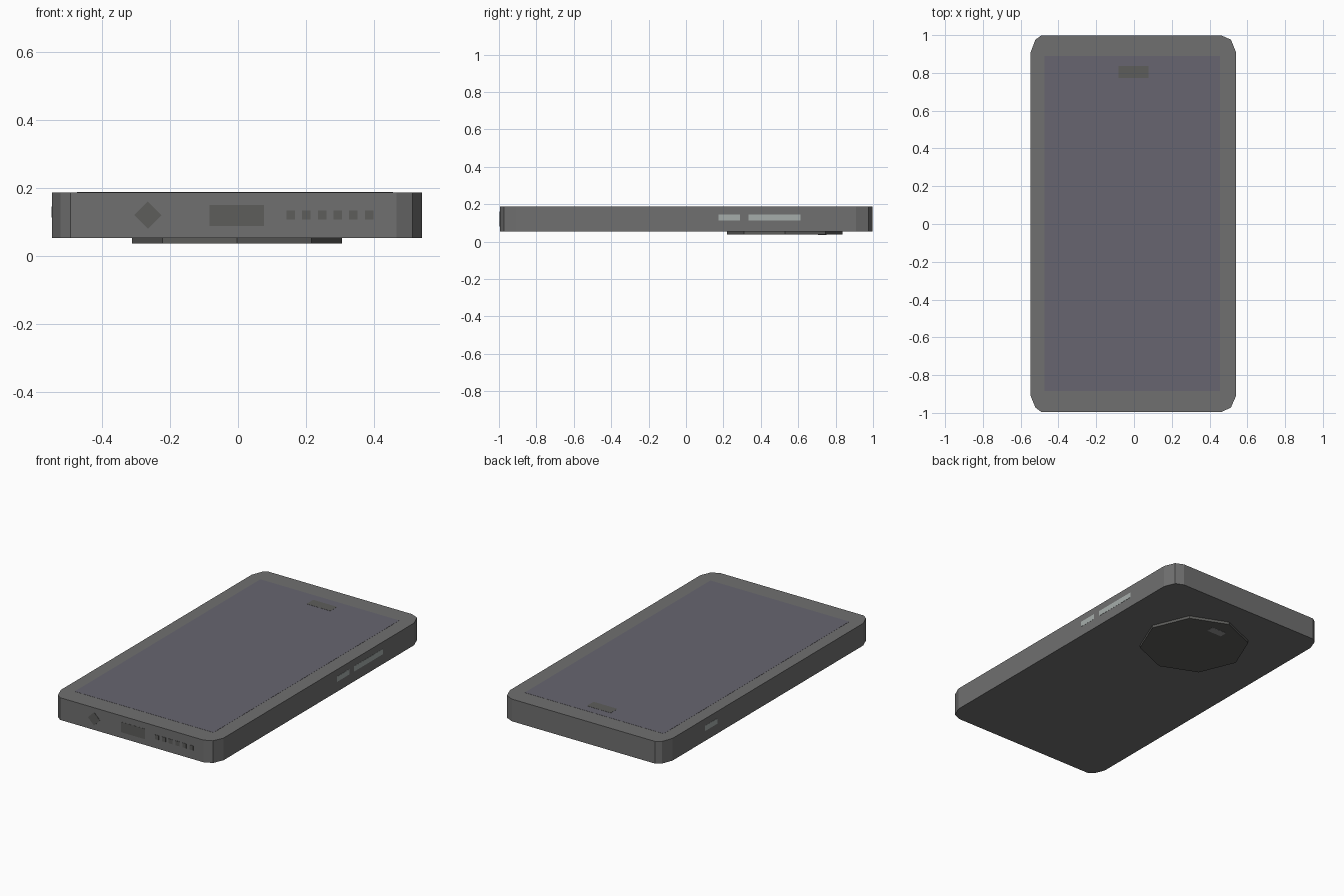
import bpy, bmesh, math
from mathutils import Vector

if "Cube" in bpy.data.objects:
    bpy.data.objects.remove(bpy.data.objects["Cube"])


def material(name, rgb):
    m = bpy.data.materials.new(name)
    m.diffuse_color = (*rgb, 1)
    m.use_nodes = True
    m.node_tree.nodes["Principled BSDF"].inputs["Base Color"].default_value = m.diffuse_color
    return m


CASE = material("case_grey", (0.16, 0.16, 0.16))
GLASS = material("screen_glass", (0.135, 0.13, 0.16))
DARK = material("dark_grey", (0.11, 0.11, 0.105))
METAL = material("button_metal", (0.38, 0.42, 0.41))
LIGHT = material("flash_grey", (0.3, 0.3, 0.3))


def prism(name, outline, depth, mat):
    """Extrude a closed outline of 3D points along the depth vector."""
    bm = bmesh.new()
    face = bm.faces.new([bm.verts.new(p) for p in outline])
    ext = bmesh.ops.extrude_face_region(bm, geom=[face])
    bmesh.ops.translate(bm, vec=Vector(depth),
                        verts=[g for g in ext["geom"] if isinstance(g, bmesh.types.BMVert)])
    bmesh.ops.recalc_face_normals(bm, faces=bm.faces[:])
    mesh = bpy.data.meshes.new(name)
    bm.to_mesh(mesh)
    bm.free()
    mesh.materials.append(mat)
    obj = bpy.data.objects.new(name, mesh)
    bpy.context.collection.objects.link(obj)
    return obj


def box(name, x, y, z, mat):
    (x0, x1), (y0, y1), (z0, z1) = x, y, z
    return prism(name, [(x0, y0, z0), (x1, y0, z0), (x1, y1, z0), (x0, y1, z0)],
                 (0, 0, z1 - z0), mat)


BOTTOM, TOP = 0.053, 0.187
LEFT, RIGHT, FRONT, BACK = -0.547, 0.54, -0.994, 0.997

# case with two-step chamfered corners
right_half = [(0.465, FRONT), (0.513, -0.972), (RIGHT, -0.91),
              (RIGHT, 0.91), (0.513, 0.976), (0.465, BACK)]
left_half = [(-0.492, BACK), (-0.522, 0.976), (LEFT, 0.91),
             (LEFT, -0.91), (-0.522, -0.972), (-0.492, FRONT)]
prism("case", [(x, y, BOTTOM) for x, y in right_half + left_half],
      (0, 0, TOP - BOTTOM), CASE)

# screen and earpiece, flush with the top
box("screen", (-0.473, 0.455), (-0.883, 0.889), (TOP - 0.003, TOP + 0.0008), GLASS)
box("earpiece", (-0.083, 0.077), (0.772, 0.836), (TOP - 0.003, TOP + 0.0016), DARK)

# side buttons
SIDE_Z = (0.113, 0.145)
box("power_button", (RIGHT - 0.004, RIGHT + 0.001), (0.174, 0.29), SIDE_Z, METAL)
box("volume_button", (RIGHT - 0.004, RIGHT + 0.001), (0.334, 0.612), SIDE_Z, METAL)
box("mute_button", (LEFT - 0.001, LEFT + 0.004), (0.48, 0.60), SIDE_Z, METAL)

# charging port, diamond audio jack and speaker grille on the front edge
box("charging_port", (-0.084, 0.076), (FRONT - 0.001, FRONT + 0.004), (0.088, 0.15), DARK)
prism("audio_jack", [(-0.265 + dx, FRONT - 0.002, 0.12 + dz) for dx, dz in
                     ((0.04, 0), (0, 0.04), (-0.04, 0), (0, -0.04))], (0, 0.006, 0), DARK)
for i in range(6):
    cx = 0.155 + 0.046 * i
    box(f"speaker_hole_{i + 1}", (cx - 0.0125, cx + 0.0125),
        (FRONT - 0.002, FRONT + 0.004), (0.107, 0.134), DARK)

# eight-sided camera bump with its flash on the underside
CAM_Z = 0.037
octagon = [(-0.003 + 0.309 * math.cos(k * math.pi / 4),
            0.528 + 0.309 * math.sin(k * math.pi / 4), CAM_Z) for k in range(8)]
prism("camera_bump", octagon, (0, 0, BOTTOM - CAM_Z + 0.004), DARK)
box("camera_flash", (-0.053, 0.047), (0.705, 0.752), (CAM_Z - 0.001, CAM_Z + 0.003), LIGHT)
